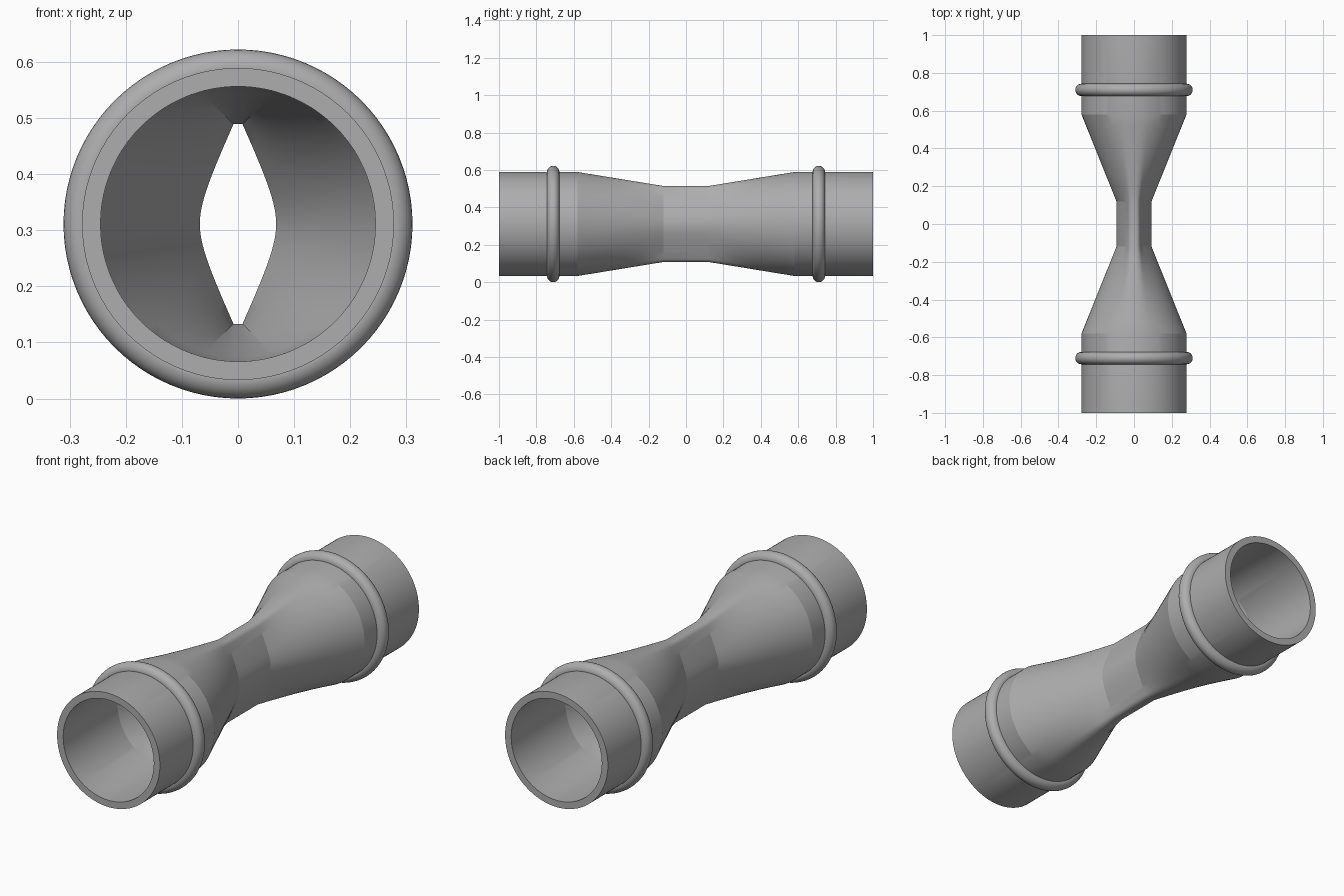
import bpy, bmesh
from math import sin, cos, pi, sqrt, atan, radians

cube = bpy.data.objects.get("Cube")
if cube:
    bpy.data.objects.remove(cube)

AXIS_Z = 0.311          # height of the tube's axis
R_OUT, R_IN = 0.278, 0.245
THROAT_Y, CONE_Y, END_Y = 0.12, 0.58, 1.0
WALL, TIP_X, TIP_Z = 0.025, 0.008, 0.178

grey = bpy.data.materials.new("plain grey")
grey.use_nodes = True
colour = (0.42, 0.42, 0.42, 1)
grey.diffuse_color = colour
grey.node_tree.nodes["Principled BSDF"].inputs["Base Color"].default_value = colour


def throat_quarter():
    """Quarter of the lens-shaped throat: (circle angle, inner point, outer point)."""
    k, b = 0.47, 0.0283
    rows, n, fan = [], 18, 7
    for i in range(n + 1):                      # curved flank
        z = TIP_Z * i / n
        root = sqrt(b * b + (k * z) ** 2)
        x = 0.068 + b - root
        a = atan(k * k * z / root)
        rows.append((radians(74) * i / n, (x, z), (x + WALL * cos(a), z + WALL * sin(a))))
    for i in range(1, fan + 1):                 # rounded tip
        t = a + (pi / 2 - a) * i / fan
        rows.append((radians(74 + 13 * i / fan), (TIP_X, TIP_Z),
                     (TIP_X + WALL * cos(t), TIP_Z + WALL * sin(t))))
    rows.append((pi / 2, (0, TIP_Z), (0, TIP_Z + WALL)))
    return rows


def mirrored(points):
    """Mirror a quarter outline into a closed loop."""
    half = points + [(-x, z) for x, z in points[-2::-1]]
    return half + [(x, -z) for x, z in half[-2:0:-1]]


quarter = throat_quarter()
loops = {
    "round_out": mirrored([(R_OUT * cos(a), R_OUT * sin(a)) for a, _, _ in quarter]),
    "round_in": mirrored([(R_IN * cos(a), R_IN * sin(a)) for a, _, _ in quarter]),
    "lens_in": mirrored([p for _, p, _ in quarter]),
    "lens_out": mirrored([p for _, _, p in quarter]),
}


def finish(obj, angle):
    obj.data.materials.append(grey)
    bpy.ops.object.select_all(action="DESELECT")
    obj.select_set(True)
    bpy.context.view_layer.objects.active = obj
    bpy.ops.object.shade_smooth_by_angle(angle=radians(angle))


# Hollow tube: outer skin front to back, then inner skin back to front
stations = [(-END_Y, "round"), (-CONE_Y, "round"), (-THROAT_Y, "lens"),
            (THROAT_Y, "lens"), (CONE_Y, "round"), (END_Y, "round")]
path = [(y, s + "_out") for y, s in stations] + [(y, s + "_in") for y, s in stations[::-1]]
bm = bmesh.new()
rings = []
for i, (y, name) in enumerate(path):
    # extra rings keep the ruled cones smooth
    rings.append([bm.verts.new((x, y, AXIS_Z + z)) for x, z in loops[name]])
    y2, name2 = path[(i + 1) % len(path)]
    if name.split("_")[0] != name2.split("_")[0]:
        for step in range(1, 8):
            f = step / 8
            rings.append([bm.verts.new((p[0] + (q[0] - p[0]) * f, y + (y2 - y) * f,
                                        AXIS_Z + p[1] + (q[1] - p[1]) * f))
                          for p, q in zip(loops[name], loops[name2])])
for ra, rb in zip(rings, rings[1:] + rings[:1]):
    for j in range(len(ra)):
        m = (j + 1) % len(ra)
        bm.faces.new((ra[j], ra[m], rb[m], rb[j]))
bmesh.ops.remove_doubles(bm, verts=bm.verts, dist=1e-5)
bmesh.ops.recalc_face_normals(bm, faces=bm.faces)
mesh = bpy.data.meshes.new("tube_body")
bm.to_mesh(mesh)
bm.free()
tube = bpy.data.objects.new("tube_body", mesh)
bpy.context.collection.objects.link(tube)
finish(tube, 15)

# Rounded collar rings near each end
for name, y in (("front_ring", -0.71), ("back_ring", 0.71)):
    bpy.ops.mesh.primitive_torus_add(location=(0, y, AXIS_Z), rotation=(pi / 2, 0, 0),
                                     major_radius=0.278, minor_radius=0.033,
                                     major_segments=96, minor_segments=24)
    ring = bpy.context.object
    ring.name = name
    finish(ring, 40)
